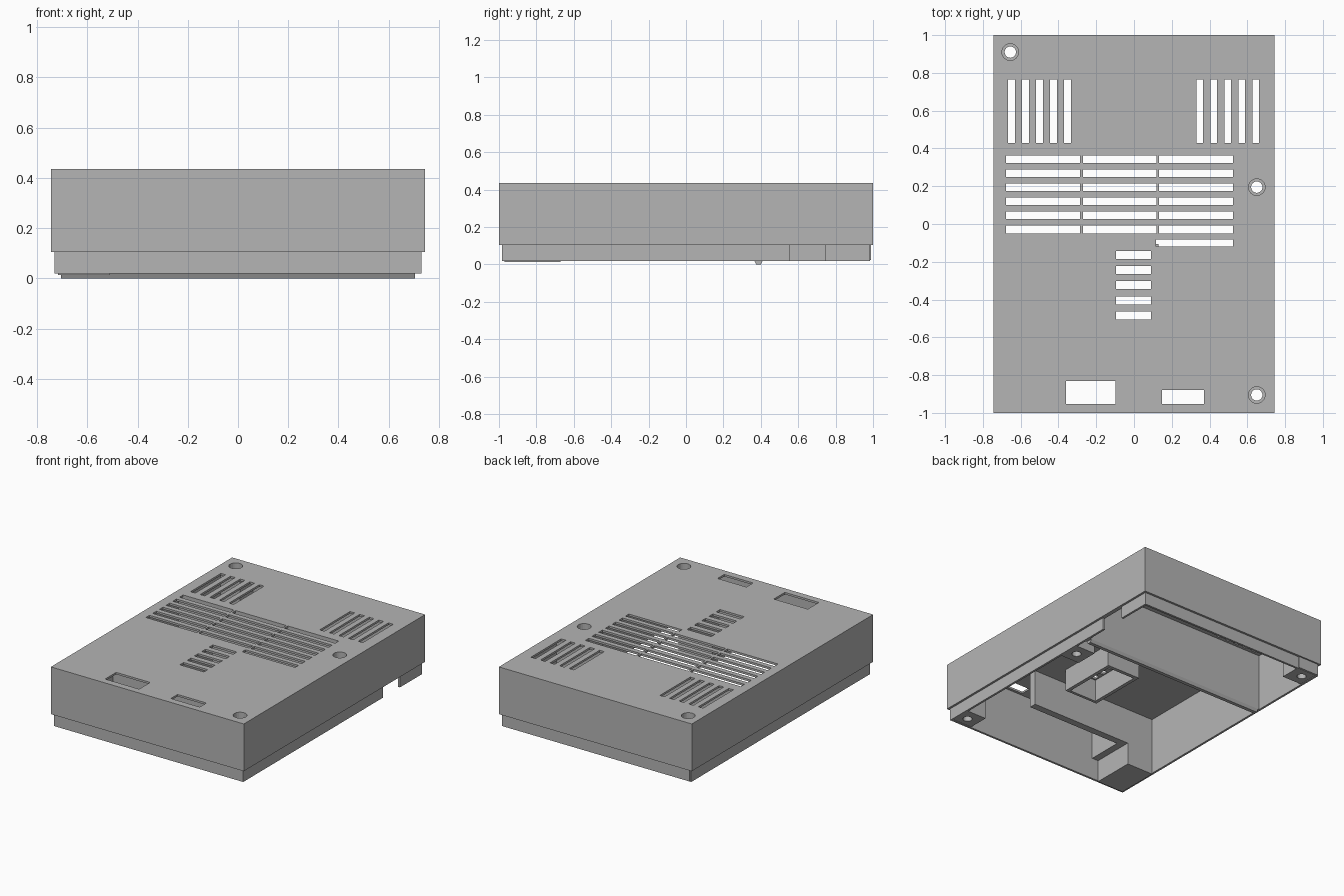
import bpy, bmesh, math

if "Cube" in bpy.data.objects:
    bpy.data.objects.remove(bpy.data.objects["Cube"], do_unlink=True)

grey = bpy.data.materials.new("light_grey_plastic")
grey.use_nodes = True
grey.diffuse_color = (0.46, 0.46, 0.46, 1)
grey.node_tree.nodes["Principled BSDF"].inputs["Base Color"].default_value = (0.46, 0.46, 0.46, 1)


def rect(x0, x1, y0, y1, z):
    return [(x0, y0, z), (x1, y0, z), (x1, y1, z), (x0, y1, z)]


def circle(cx, cy, r, z, n=24):
    return [(cx + r * math.cos(math.tau * i / n), cy + r * math.sin(math.tau * i / n), z)
            for i in range(n)]


def loft(bm, rings):
    """Closed solid through a list of rings, capped at both ends."""
    loops = [[bm.verts.new(p) for p in ring] for ring in rings]
    n = len(loops[0])
    for a, b in zip(loops, loops[1:]):
        for i in range(n):
            j = (i + 1) % n
            bm.faces.new((a[i], a[j], b[j], b[i]))
    bm.faces.new(loops[0])
    bm.faces.new(loops[-1])


def box(bm, x0, x1, y0, y1, z0, z1):
    loft(bm, [rect(x0, x1, y0, y1, z0), rect(x0, x1, y0, y1, z1)])


def finish(bm, name):
    bmesh.ops.recalc_face_normals(bm, faces=bm.faces)
    mesh = bpy.data.meshes.new(name)
    bm.to_mesh(mesh)
    bm.free()
    mesh.materials.append(grey)
    obj = bpy.data.objects.new(name, mesh)
    bpy.context.collection.objects.link(obj)
    return obj


def solid(name, *boxes):
    bm = bmesh.new()
    for b in boxes:
        box(bm, *b)
    return finish(bm, name)


def cut(obj, cutter):
    mod = obj.modifiers.new("cut", "BOOLEAN")
    mod.operation = "DIFFERENCE"
    mod.solver = "EXACT"
    mod.object = cutter
    bpy.context.view_layer.objects.active = obj
    bpy.ops.object.modifier_apply(modifier=mod.name)


W, L, TOP, STEP, RIM = 0.745, 1.0, 0.435, 0.105, 0.02
CEIL = TOP - 0.014
bosses = {"back_right_boss": (-0.655, 0.91), "middle_left_boss": (0.65, 0.195),
          "front_left_boss": (0.65, -0.905)}


def inset(d, z):
    return rect(-W + d, W - d, -L + d, L - d, z)


# Shell: outer wall, stepped lip, hollow inside
bm = bmesh.new()
loft(bm, [inset(0, TOP), inset(0, STEP), inset(0.015, STEP), inset(0.015, RIM),
          inset(0.03, RIM), inset(0.03, CEIL)])
shell = finish(bm, "case_shell")

# Vent, connector and lip openings
bm = bmesh.new()


def slot(x0, x1, y0, y1):
    box(bm, x0, x1, y0, y1, CEIL - 0.02, TOP + 0.05)


for start in (-0.667, 0.33):
    for i in range(5):
        x = start + 0.0742 * i
        slot(x, x + 0.036, 0.43, 0.765)
for x0, x1 in ((-0.677, -0.285), (-0.271, 0.12), (0.132, 0.525)):
    for i in range(6):
        y = 0.362 - 0.0742 * i
        slot(x0, x1, y - 0.04, y)
slot(0.116, 0.525, -0.12, -0.083)
for i in range(5):
    y = -0.142 - 0.0805 * i
    slot(-0.095, 0.091, y - 0.042, y)
slot(-0.36, -0.097, -0.952, -0.83)
slot(0.148, 0.371, -0.952, -0.878)
box(bm, W - 0.1, W + 0.1, 0.557, 0.745, -0.1, STEP)
cutter = finish(bm, "opening_cutter")
cut(shell, cutter)
bpy.data.objects.remove(cutter, do_unlink=True)

# Screw bosses with stepped screw holes through the top
for name, (cx, cy) in bosses.items():
    s = math.copysign(1, cx)
    xs = sorted((s * 0.72, s * 0.565))
    y0, y1 = cy - 0.08, cy + 0.08
    boss = solid(name, (xs[0], xs[1], y0, y1, RIM + 0.004, CEIL + 0.004))
    bm = bmesh.new()
    loft(bm, [circle(cx, cy, 0.03, -0.1), circle(cx, cy, 0.03, 0.3),
              circle(cx, cy, 0.044, 0.3), circle(cx, cy, 0.044, TOP + 0.1)])
    cutter = finish(bm, "screw_cutter")
    cut(boss, cutter)
    cut(shell, cutter)
    bpy.data.objects.remove(cutter, do_unlink=True)

# Cross wall with a tapered lower edge
bm = bmesh.new()
loft(bm, [rect(-0.705, 0.705, 0.375, 0.4, 0), rect(-0.705, 0.705, 0.365, 0.41, RIM),
          rect(-0.716, 0.716, 0.365, 0.41, RIM), rect(-0.716, 0.716, 0.365, 0.41, CEIL + 0.004)])
finish(bm, "cross_wall")

# Corner block and the connector bay walls beside it
solid("corner_block", (-0.716, -0.51, -0.971, -0.67, 0.014, CEIL + 0.004))
solid("connector_bay_wall",
      (-0.51, 0.275, -0.72, -0.67, 0.17, CEIL + 0.004),
      (-0.51, -0.46, -0.971, -0.72, 0.17, CEIL + 0.004))

# Open frame around the central vents
solid("vent_frame",
      (-0.13, -0.105, -0.535, -0.105, 0.265, CEIL + 0.004),
      (0.105, 0.13, -0.535, -0.105, 0.265, CEIL + 0.004),
      (-0.105, 0.105, -0.535, -0.515, 0.265, CEIL + 0.004),
      (-0.105, 0.105, -0.13, -0.105, 0.265, CEIL + 0.004))
